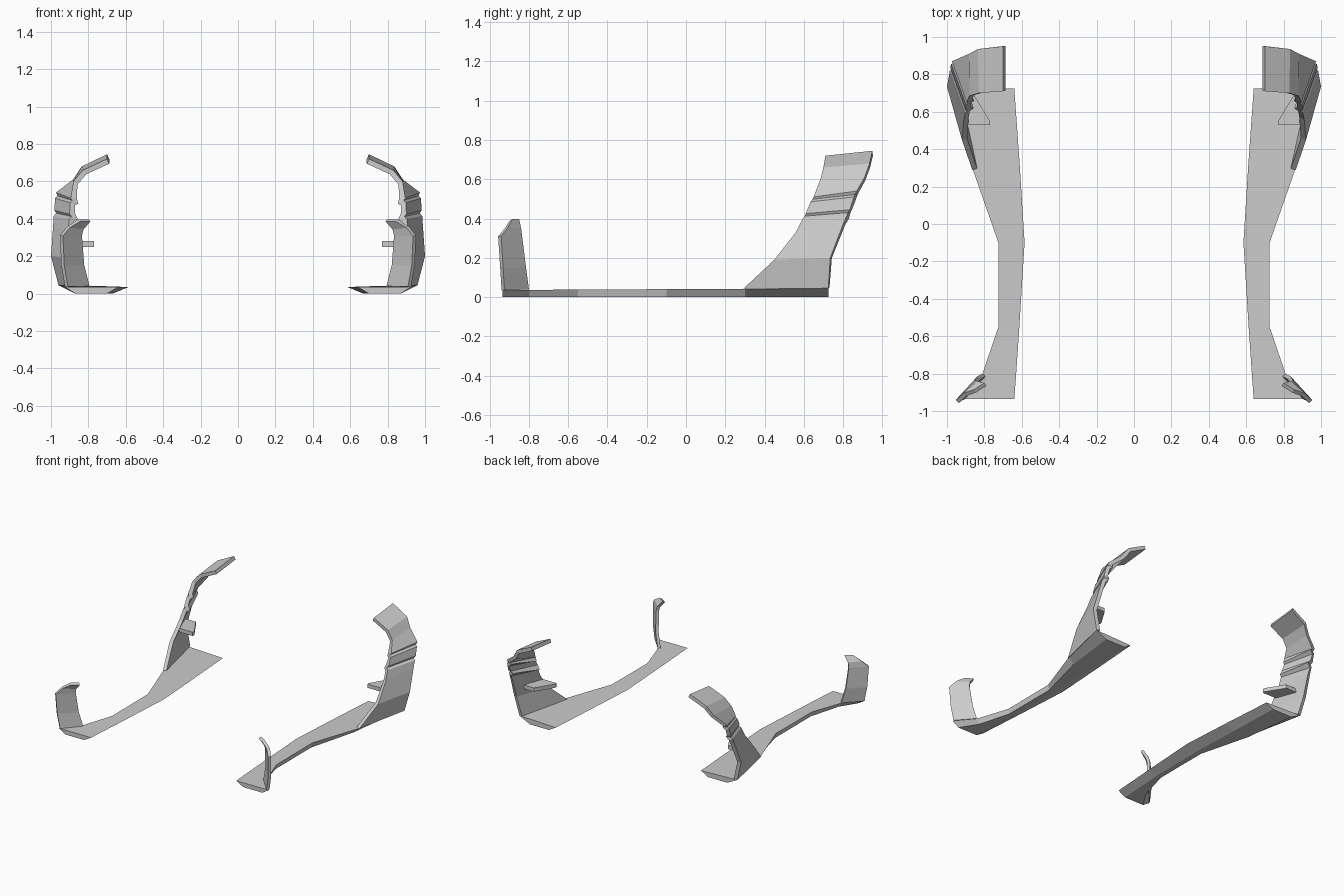
import bpy, bmesh


def finish(name, verts, faces, thickness=0):
    """Make a flat-shaded mesh, optionally thickened inward, mirrored in x."""
    me = bpy.data.meshes.new(name)
    me.from_pydata(verts, [], faces)
    ob = bpy.data.objects.new(name, me)
    bpy.context.collection.objects.link(ob)
    if thickness:
        s = ob.modifiers.new("shell", 'SOLIDIFY')
        s.thickness, s.offset, s.use_even_offset = thickness, -1, True
    else:
        bm = bmesh.new()
        bm.from_mesh(me)
        bmesh.ops.recalc_face_normals(bm, faces=bm.faces)
        bm.to_mesh(me)
        bm.free()
    m = ob.modifiers.new("mirror", 'MIRROR')
    m.use_axis[0] = True
    m.use_mirror_merge = False
    return ob


def strip(name, rows, thickness):
    """Pillar skin from (front point, rear point) rows, bottom to top."""
    verts = [p for row in rows for p in row]
    faces = [(i, i + 1, i + 3, i + 2) for i in range(0, len(verts) - 2, 2)]
    return finish(name, verts, faces, thickness)


def loft(name, sections):
    """Closed solid through equal-length sections."""
    n = len(sections[0])
    verts = [p for s in sections for p in s]
    faces = [tuple(range(n)), tuple(range(len(verts) - n, len(verts)))]
    for k in range(len(sections) - 1):
        for j in range(n):
            a, b = k * n + j, k * n + (j + 1) % n
            faces.append((a, b, b + n, a + n))
    return finish(name, verts, faces)


# Sill: y, top inner x, top outer x, bottom inner x, bottom outer x, outer z
stations = [
    (-0.935, 0.64, 0.925, 0.70, 0.87, 0.035),
    (-0.80, 0.63, 0.81, 0.69, 0.785, 0.036),
    (-0.55, 0.613, 0.725, 0.675, 0.715, 0.038),
    (-0.10, 0.585, 0.725, 0.67, 0.715, 0.04),
    (0.30, 0.61, 0.865, 0.685, 0.82, 0.042),
    (0.725, 0.64, 0.96, 0.70, 0.87, 0.045)]
loft("sill", [[(ti, y, 0.035), (to, y, z), (bo, y, 0), (bi, y, 0)]
              for y, ti, to, bi, bo, z in stations])

# Rear pillar with two shallow grooves across it
strip("rear_pillar", [
    [(0.865, 0.29, 0.04), (0.96, 0.725, 0.045)],
    [(0.92, 0.45, 0.19), (1.0, 0.735, 0.20)],
    [(0.91, 0.56, 0.33), (0.988, 0.80, 0.37)],
    [(0.902, 0.595, 0.40), (0.985, 0.82, 0.415)],
    [(0.890, 0.605, 0.412), (0.972, 0.825, 0.43)],
    [(0.90, 0.61, 0.425), (0.982, 0.835, 0.445)],
    [(0.898, 0.635, 0.485), (0.978, 0.855, 0.51)],
    [(0.886, 0.645, 0.498), (0.965, 0.86, 0.522)],
    [(0.895, 0.65, 0.51), (0.973, 0.87, 0.54)],
    [(0.88, 0.685, 0.60), (0.882, 0.91, 0.61)],
    [(0.83, 0.70, 0.66), (0.835, 0.935, 0.68)],
    [(0.70, 0.71, 0.72), (0.70, 0.95, 0.745)]], 0.028)

# Front pillar, turned diagonally and hooked inward at the top
strip("front_pillar", [
    [(0.925, -0.925, 0.035), (0.81, -0.80, 0.038)],
    [(0.945, -0.932, 0.15), (0.838, -0.815, 0.15)],
    [(0.952, -0.942, 0.31), (0.85, -0.835, 0.31)],
    [(0.915, -0.905, 0.357), (0.84, -0.84, 0.35)],
    [(0.855, -0.885, 0.397), (0.80, -0.85, 0.397)]], 0.022)

# Small bracket on the inside of the rear pillar
plate = [(0.77, 0.53), (0.77, 0.55), (0.855, 0.69), (0.95, 0.69), (0.89, 0.53)]
loft("bracket", [[(x, y, z) for x, y in plate] for z in (0.25, 0.28)])
